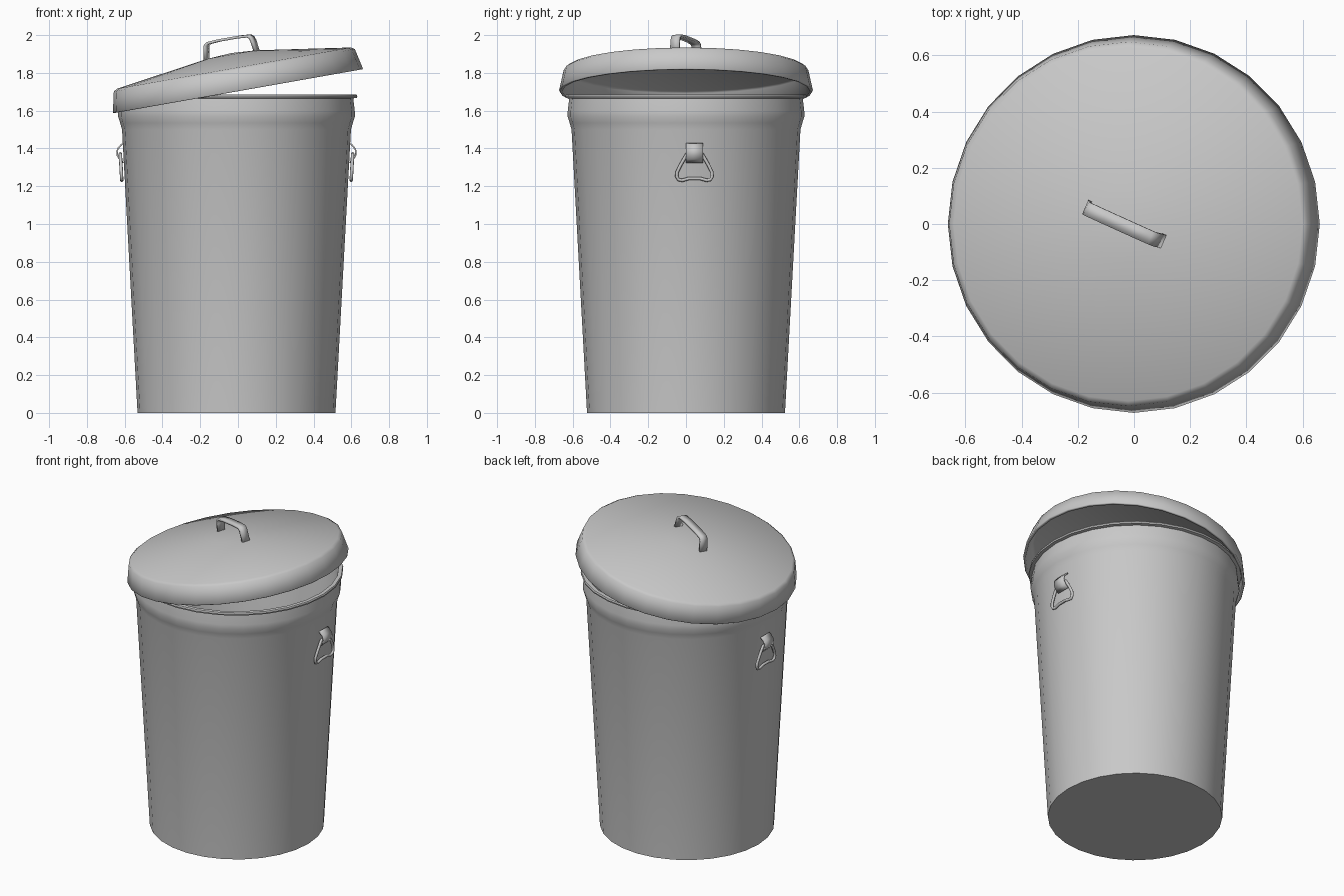
import bpy, bmesh, math
from mathutils import Matrix, Vector

cube = bpy.data.objects.get("Cube")
if cube:
    bpy.data.objects.remove(cube, do_unlink=True)

metal = bpy.data.materials.new("galvanised_grey")
metal.use_nodes = True
GREY = (0.58, 0.58, 0.58, 1)
metal.diffuse_color = GREY
for node in metal.node_tree.nodes:
    if node.type == 'BSDF_PRINCIPLED':
        node.inputs["Base Color"].default_value = GREY

SIDES = 28
CENTRE_X = -0.008


def finish(bm, name, angle, matrix=Matrix()):
    """Turn a bmesh into a smooth shaded grey object."""
    bmesh.ops.recalc_face_normals(bm, faces=bm.faces)
    bm.transform(matrix)
    mesh = bpy.data.meshes.new(name)
    bm.to_mesh(mesh)
    bm.free()
    mesh.materials.append(metal)
    ob = bpy.data.objects.new(name, mesh)
    bpy.context.collection.objects.link(ob)
    bpy.ops.object.select_all(action='DESELECT')
    ob.select_set(True)
    bpy.context.view_layer.objects.active = ob
    bpy.ops.object.shade_smooth_by_angle(angle=math.radians(angle))
    return ob


def lathe(name, profile, angle, matrix):
    """Spin a radius/height profile that starts and ends on the axis."""
    bm = bmesh.new()
    rings = []
    for r, z in profile:
        if r == 0:
            rings.append([bm.verts.new((0, 0, z))] * SIDES)
        else:
            turns = [math.tau * i / SIDES for i in range(SIDES)]
            rings.append([bm.verts.new((r * math.cos(a), r * math.sin(a), z)) for a in turns])
    for low, high in zip(rings, rings[1:]):
        for i in range(SIDES):
            j = (i + 1) % SIDES
            corners = dict.fromkeys((low[i], low[j], high[j], high[i]))
            bm.faces.new(list(corners))
    return finish(bm, name, angle, matrix)


def strap(name, path, width, thickness, matrix=Matrix()):
    """Flat bent strip: path runs in XZ, width lies along Y."""
    bm = bmesh.new()
    rows = [[bm.verts.new((x, y, z)) for y in (-width / 2, width / 2)] for x, z in path]
    for a, b in zip(rows, rows[1:]):
        bm.faces.new((a[0], a[1], b[1], b[0]))
    ob = finish(bm, name, 50, matrix)
    mod = ob.modifiers.new("thickness", 'SOLIDIFY')
    mod.thickness = thickness
    mod.offset = 0
    return ob


def tube_loop(name, points, radius, sides=8):
    """Closed round wire through the points, lying roughly in the YZ plane."""
    bm = bmesh.new()
    count = len(points)
    rings = []
    for i, p in enumerate(points):
        along = (points[(i + 1) % count] - points[i - 1]).normalized()
        out = Vector((1, 0, 0))
        across = along.cross(out).normalized()
        out = across.cross(along)
        rings.append([bm.verts.new(p + radius * (math.cos(t) * out + math.sin(t) * across))
                      for t in (math.tau * k / sides for k in range(sides))])
    for i in range(count):
        a, b = rings[i], rings[(i + 1) % count]
        for k in range(sides):
            m = (k + 1) % sides
            bm.faces.new((a[k], a[m], b[m], b[k]))
    return finish(bm, name, 60)


# Tapered can with swollen neck, rolled rim and hollow inside
can_profile = [(0, 0), (0.524, 0), (0.606, 1.5), (0.616, 1.535), (0.627, 1.57),
               (0.626, 1.6), (0.618, 1.665), (0.638, 1.668), (0.64, 1.677),
               (0.636, 1.685), (0.612, 1.685), (0.604, 1.64), (0.606, 1.58),
               (0.586, 1.5), (0.506, 0.02), (0, 0.02)]
lathe("can_body", can_profile, 35, Matrix.Translation((CENTRE_X, 0, 0)))

# Domed lid resting at a tilt
tilt = Matrix.Translation((0, 0, 1.703)) @ Matrix.Rotation(math.radians(-10), 4, 'Y')
lid_profile = [(0, 0.205), (0.13, 0.197), (0.63, 0.124), (0.648, 0.112), (0.672, 0.004),
               (0.668, 0), (0.656, 0), (0.634, 0.1), (0.62, 0.11), (0.13, 0.183), (0, 0.19)]
lathe("lid", lid_profile, 80, tilt)

# Bent strap handle on the lid
half = [(0.148, 0.188), (0.138, 0.25), (0.132, 0.268), (0.118, 0.278), (0.06, 0.282)]
lid_path = [(-x, z) for x, z in half] + [(x, z) for x, z in reversed(half)]
strap("lid_handle", lid_path, 0.05, 0.014,
      tilt @ Matrix.Rotation(math.radians(-24), 4, 'Z'))

# Side handles: a bracket holding a hanging wire loop, on both sides
HANDLE_Y = 0.045
bracket_half = [(0.0, 1.425), (0.008, 1.42), (0.026, 1.4), (0.033, 1.385),
                (0.033, 1.365), (0.022, 1.345), (0.002, 1.325)]
ring_half = [(0.02, 1.372), (0.042, 1.368), (0.052, 1.35), (0.075, 1.31), (0.092, 1.275),
             (0.094, 1.252), (0.085, 1.235), (0.065, 1.231), (0.03, 1.241)]
ring_outline = ring_half + [(-y, z) for y, z in reversed(ring_half)]


def wall_x(z, out, side):
    return CENTRE_X + side * (0.524 + 0.0547 * z + out)


for side, label in ((1, "left"), (-1, "right")):
    path = [(wall_x(z, out, side), z) for out, z in bracket_half]
    strap(label + "_handle_bracket", path, 0.09, 0.008,
          Matrix.Translation((0, HANDLE_Y, 0)))
    loop = [Vector((wall_x(z, 0.016, side), HANDLE_Y + y, z)) for y, z in ring_outline]
    tube_loop(label + "_handle_ring", loop, 0.009)
